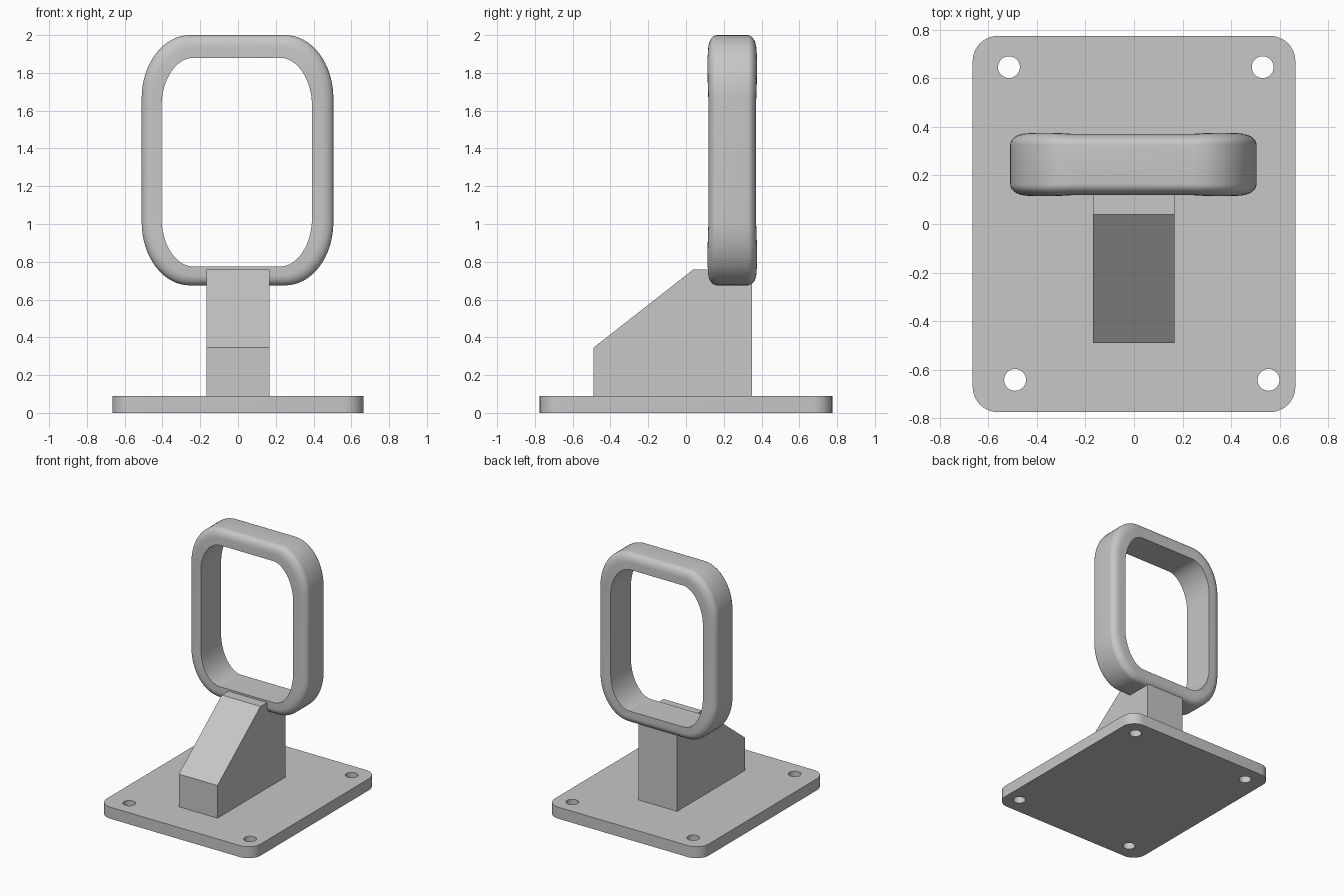
import bpy, bmesh
from math import sin, cos, pi, sqrt, radians

if "Cube" in bpy.data.objects:
    bpy.data.objects.remove(bpy.data.objects["Cube"], do_unlink=True)

GREY = (0.57, 0.57, 0.57, 1.0)
grey = bpy.data.materials.new("plain grey")
grey.use_nodes = True
grey.diffuse_color = GREY
grey.node_tree.nodes["Principled BSDF"].inputs["Base Color"].default_value = GREY


def rounded_rect(x0, x1, y0, y1, rx, ry, steps=16):
    """Outline with elliptical corners, as (x, y, corner angle) points."""
    points = []
    for corner in range(4):
        cx = x1 - rx if corner in (0, 3) else x0 + rx
        cy = y1 - ry if corner in (0, 1) else y0 + ry
        for i in range(steps + 1):
            a = (corner + i / steps) * pi / 2
            points.append((cx + rx * cos(a), cy + ry * sin(a), a))
    return points


def finish(obj, angle=None):
    obj.data.materials.clear()
    obj.data.materials.append(grey)
    if angle:
        bpy.ops.object.select_all(action="DESELECT")
        bpy.context.view_layer.objects.active = obj
        obj.select_set(True)
        bpy.ops.object.shade_smooth_by_angle(angle=radians(angle))


def mesh_object(name, bm, angle=None):
    bmesh.ops.recalc_face_normals(bm, faces=bm.faces)
    mesh = bpy.data.meshes.new(name)
    bm.to_mesh(mesh)
    bm.free()
    obj = bpy.data.objects.new(name, mesh)
    bpy.context.collection.objects.link(obj)
    finish(obj, angle)


# Base plate: filled outline with four screw holes, extruded
THICK = 0.09
curve = bpy.data.curves.new("base_outline", "CURVE")
curve.dimensions = "2D"
curve.fill_mode = "BOTH"
curve.extrude = THICK / 2
HOLE = 0.045
outlines = [rounded_rect(-0.665, 0.665, -0.775, 0.775, 0.105, 0.105, 8)]
for x, y in ((-0.515, 0.646), (0.53, 0.646), (-0.49, -0.642), (0.554, -0.642)):
    outlines.append([(x + HOLE * cos(i * pi / 16), y + HOLE * sin(i * pi / 16), 0)
                     for i in range(32)])
for outline in outlines:
    spline = curve.splines.new("POLY")
    spline.points.add(len(outline) - 1)
    for point, (x, y, _) in zip(spline.points, outline):
        point.co = (x, y, 0, 1)
    spline.use_cyclic_u = True
outline_obj = bpy.data.objects.new("base_outline", curve)
bpy.context.collection.objects.link(outline_obj)
bpy.context.view_layer.update()
evaluated = outline_obj.evaluated_get(bpy.context.evaluated_depsgraph_get())
plate = bmesh.new()
temp = evaluated.to_mesh()
plate.from_mesh(temp)
evaluated.to_mesh_clear()
bpy.data.objects.remove(outline_obj, do_unlink=True)
bmesh.ops.remove_doubles(plate, verts=plate.verts, dist=0.0005)
bmesh.ops.translate(plate, verts=plate.verts, vec=(0, 0, THICK / 2))
mesh_object("base_plate", plate, 35)

# Support post: side profile with a sloped front, extruded sideways
post = bmesh.new()
profile = [(-0.49, 0.08), (-0.49, 0.345), (0.04, 0.76), (0.35, 0.76), (0.35, 0.08)]
face = post.faces.new([post.verts.new((-0.168, y, z)) for y, z in profile])
side = bmesh.ops.extrude_face_region(post, geom=[face])["geom"]
bmesh.ops.translate(post, vec=(0.334, 0, 0),
                    verts=[v for v in side if isinstance(v, bmesh.types.BMVert)])
mesh_object("support_post", post)

# Ring: section swept between inner and outer outlines, rounded on the outside
STEPS = 8
section = [(0.0, 0.125)]
for i in range(STEPS + 1):
    a = i / STEPS * pi / 2
    section.append((0.45 + 0.55 * sin(a), 0.08 + 0.045 * cos(a)))
section = [(t, -w) for t, w in section] + [(t, w) for t, w in reversed(section)]

inner = rounded_rect(-0.405, 0.392, 0.775, 1.88, 0.17, 0.26)
outer = rounded_rect(-0.51, 0.505, 0.675, 2.0, 0.255, 0.335)
ring = bmesh.new()
loops = []
for (xi, zi, a), (xo, zo, _) in zip(inner, outer):
    swell = 1 + 0.045 * abs(sin(2 * a))
    loops.append([ring.verts.new((xi + (xo - xi) * t, 0.245 + w * swell,
                                  zi + (zo - zi) * t)) for t, w in section])
for k, loop in enumerate(loops):
    following = loops[(k + 1) % len(loops)]
    for j in range(len(section)):
        n = (j + 1) % len(section)
        ring.faces.new((loop[j], loop[n], following[n], following[j]))
mesh_object("ring", ring, 40)
